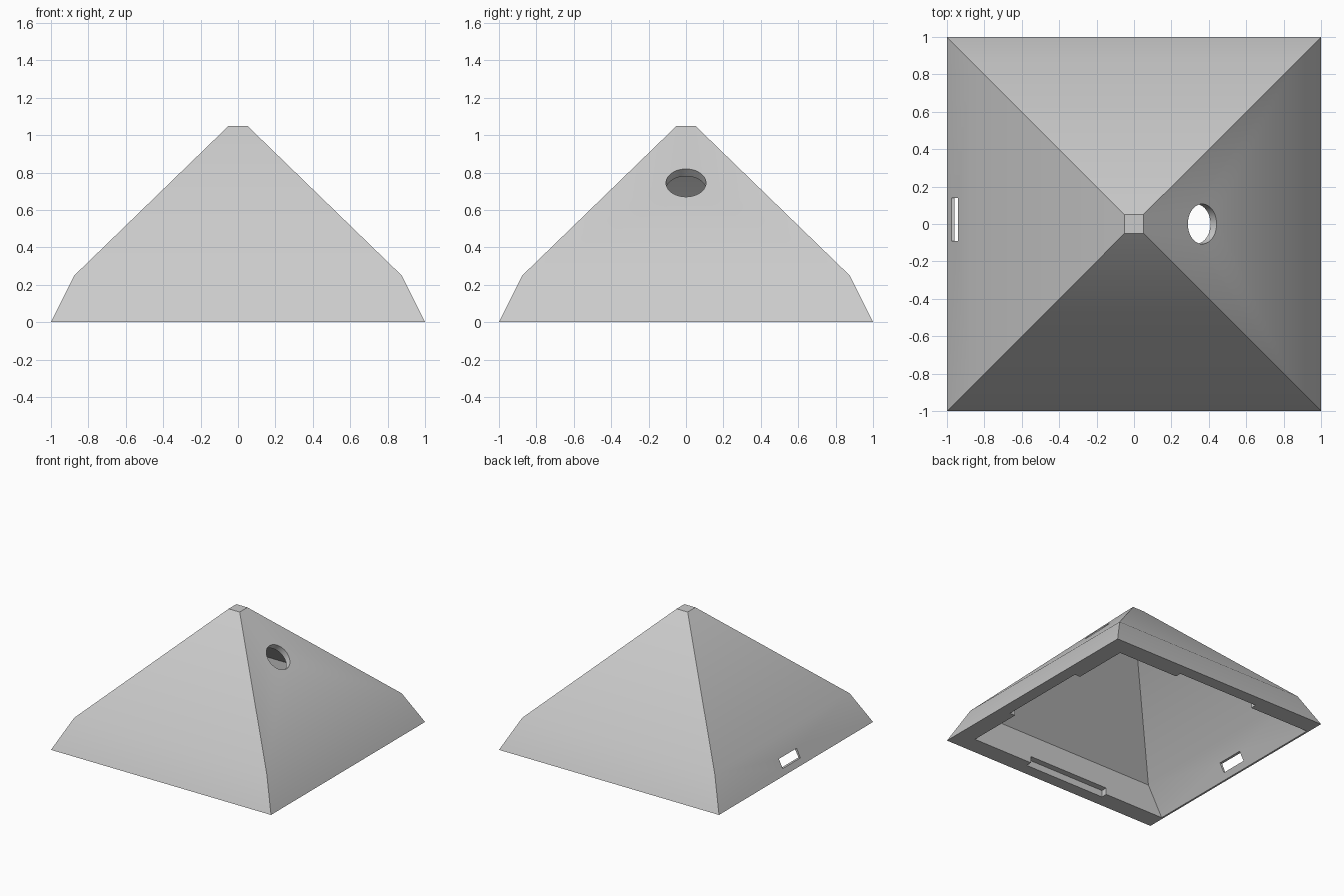
import bpy, bmesh, math
from mathutils import Vector

old = bpy.data.objects.get("Cube")
if old:
    bpy.data.objects.remove(old, do_unlink=True)

grey = bpy.data.materials.new("light_grey")
grey.use_nodes = True
colour = (0.6, 0.6, 0.6, 1)
grey.diffuse_color = colour
grey.node_tree.nodes["Principled BSDF"].inputs["Base Color"].default_value = colour


def make_object(name, bm):
    bmesh.ops.recalc_face_normals(bm, faces=bm.faces)
    mesh = bpy.data.meshes.new(name)
    bm.to_mesh(mesh)
    bm.free()
    mesh.materials.append(grey)
    obj = bpy.data.objects.new(name, mesh)
    bpy.context.collection.objects.link(obj)
    return obj


def loft(name, levels):
    """Closed solid through rectangles given as (z, x_min, x_max, y_half)."""
    bm = bmesh.new()
    rings = [[bm.verts.new(p) for p in ((a, -h, z), (b, -h, z), (b, h, z), (a, h, z))]
             for z, a, b, h in levels]
    for low, high in zip(rings, rings[1:]):
        for i in range(4):
            j = (i + 1) % 4
            bm.faces.new((low[i], low[j], high[j], high[i]))
    bm.faces.new(rings[0])
    bm.faces.new(rings[-1])
    return make_object(name, bm)


def box(name, low, high):
    bm = bmesh.new()
    bmesh.ops.create_cube(bm, size=1)
    low, high = Vector(low), Vector(high)
    bmesh.ops.scale(bm, vec=high - low, verts=bm.verts)
    bmesh.ops.translate(bm, vec=(low + high) / 2, verts=bm.verts)
    return make_object(name, bm)


def cut(target, cutter):
    cutter.hide_render = True
    mod = target.modifiers.new("cut", 'BOOLEAN')
    mod.operation = 'DIFFERENCE'
    mod.solver = 'EXACT'
    mod.object = cutter
    bpy.context.view_layer.objects.active = target
    bpy.ops.object.modifier_apply(modifier=mod.name)
    bpy.data.objects.remove(cutter, do_unlink=True)


# Outer pyramid with a steeper skirt and a small flat top
shell = loft("pyramid_shell", [(0, -1, 1, 1), (0.25, -0.875, 0.875, 0.875),
                               (1.05, -0.05, 0.05, 0.05)])

# Hollow inside: thick rim on three sides, thin wall on the slot side
cut(shell, loft("cavity", [(-0.1, -1.04, 0.85, 0.85), (0, -0.985, 0.85, 0.85),
                           (0.235, -0.855, 0.855, 0.85), (0.96, -0.05, 0.05, 0.05)]))

# Shallow recesses in the thick rim
for side in (-1, 1):
    ys = sorted((side * 0.8, side * 0.9))
    cut(shell, box("rim_recess", (-0.44, ys[0], -0.1), (0.3, ys[1], 0.055)))
cut(shell, box("rim_recess", (0.8, -0.38, -0.1), (0.9, 0.38, 0.055)))

# Small slot through the thin skirt wall
cut(shell, box("slot", (-1.1, -0.09, 0.046), (-0.85, 0.14, 0.116)))

# Round hole square to the sloping face
normal = Vector((0.8, 0, 0.825)).normalized()
bm = bmesh.new()
bmesh.ops.create_cone(bm, cap_ends=True, segments=48, radius1=0.107, radius2=0.107, depth=0.3)
bmesh.ops.rotate(bm, matrix=normal.to_track_quat('Z', 'Y').to_matrix(), verts=bm.verts)
bmesh.ops.translate(bm, vec=(0.365, 0, 0.745), verts=bm.verts)
cut(shell, make_object("round_hole", bm))

# Smooth shading with sharp edges kept
bpy.ops.object.select_all(action='DESELECT')
shell.select_set(True)
bpy.context.view_layer.objects.active = shell
bpy.ops.object.shade_smooth_by_angle(angle=math.radians(30))
